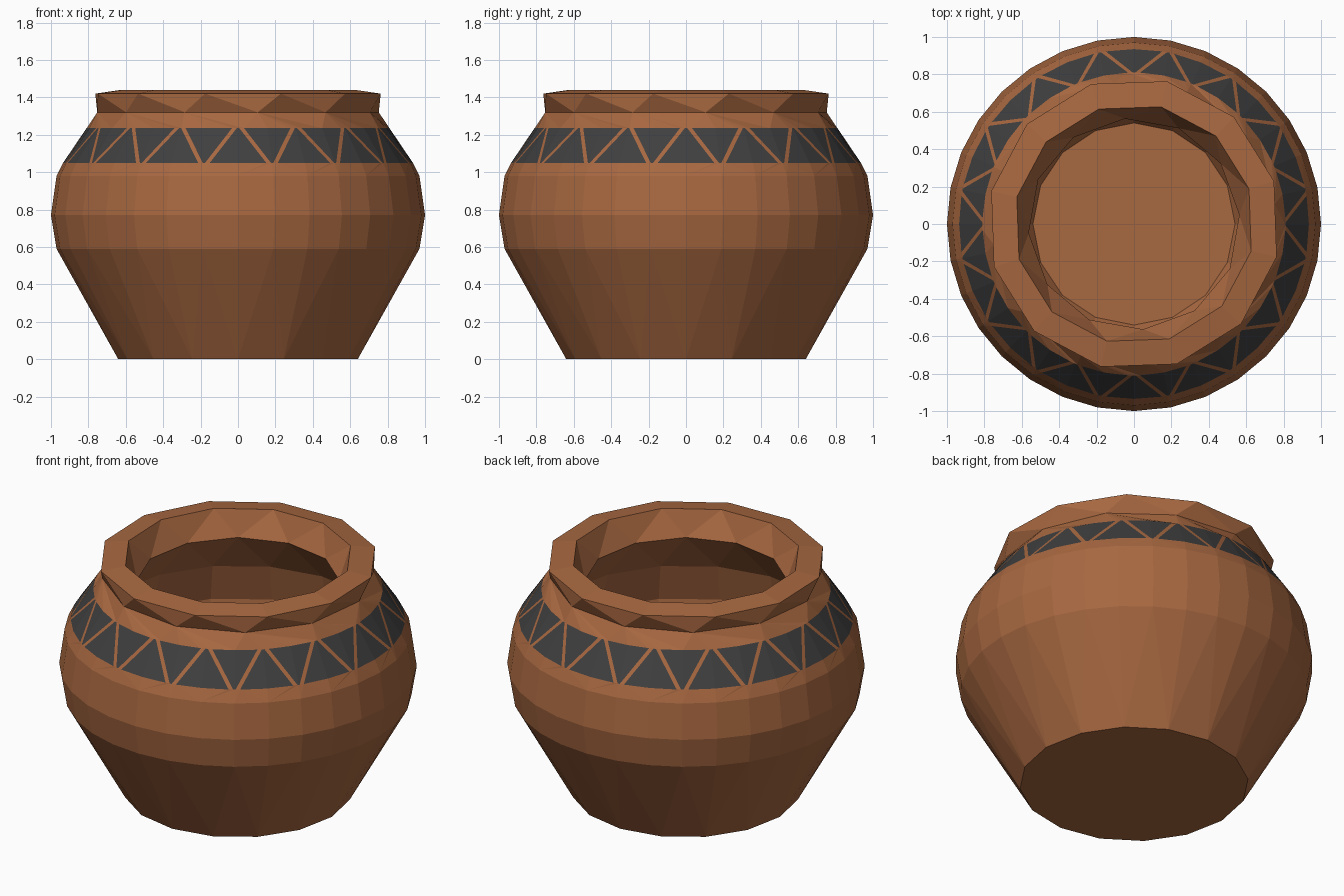
import bpy, bmesh, math

if "Cube" in bpy.data.objects:
    bpy.data.objects.remove(bpy.data.objects["Cube"])


def material(name, rgb):
    m = bpy.data.materials.new(name)
    m.diffuse_color = (*rgb, 1)
    m.use_nodes = True
    m.node_tree.nodes["Principled BSDF"].inputs["Base Color"].default_value = m.diffuse_color
    return m


bm = bmesh.new()


def ring(radius, z, angles):
    """Loop of (angle in degrees, vertex), sorted by angle."""
    out = []
    for a in sorted(angles):
        t = math.radians(a)
        out.append((a, bm.verts.new((radius * math.cos(t), radius * math.sin(t), z))))
    return out


def even(n, offset=0.0):
    return [offset + 360 * i / n for i in range(n)]


def stitch(lo, hi):
    """Join two loops of any vertex counts with flat triangles."""
    def wrapped(r):
        return r + [(r[0][0] + 360, r[0][1])]
    a, b = wrapped(lo), wrapped(hi)
    i = j = 0
    while i < len(lo) or j < len(hi):
        up_a = j == len(hi) or (i < len(lo) and a[i + 1][0] <= b[j + 1][0])
        if up_a:
            bm.faces.new((a[i][1], a[i + 1][1], b[j][1]))
            i += 1
        else:
            bm.faces.new((a[i][1], b[j + 1][1], b[j][1]))
            j += 1


# Painted zigzag band: slanted cuts (bottom angle, top angle, face colour that follows)
PERIOD = [(-9.3, -0.5, 1), (0, 0, 1), (9.3, 0.5, 0),
          (10.85, 2.3, 1), (11.25, 11.25, 1), (11.65, 20.2, 0)]
cuts = [(b + 22.5 * k, t + 22.5 * k, c) for k in range(16) for b, t, c in PERIOD]
band_lo = ring(0.935, 1.05, [c[0] for c in cuts])
band_hi = ring(0.81, 1.235, [c[1] for c in cuts])
for i, c in enumerate(cuts):
    k = (i + 1) % len(cuts)
    f = bm.faces.new((band_lo[i][1], band_lo[k][1], band_hi[k][1], band_hi[i][1]))
    f.material_index = c[2]

# Outer wall below the band
base = ring(0.64, 0, even(16))
lower = [base, ring(0.97, 0.59, even(32)), ring(1.0, 0.77, even(32)),
         ring(0.97, 0.98, even(32)), band_lo]
for p, q in zip(lower, lower[1:]):
    stitch(p, q)

# Neck, flared rim, throat and hollow inside
floor = ring(0.54, 0.10, even(16))
upper = [band_hi, ring(0.76, 1.32, even(12, 8)), ring(0.783, 1.42, even(12, 17)),
         ring(0.643, 1.44, even(12, 17)), ring(0.565, 1.29, even(12, 5)),
         ring(0.82, 1.0, even(16)), ring(0.88, 0.77, even(16)),
         ring(0.85, 0.6, even(16)), floor]
for p, q in zip(upper, upper[1:]):
    stitch(p, q)

# Underside and inner floor
bm.faces.new([v for _, v in base])
bm.faces.new([v for _, v in floor])
bmesh.ops.recalc_face_normals(bm, faces=bm.faces[:])

mesh = bpy.data.meshes.new("clay_pot")
bm.to_mesh(mesh)
bm.free()
mesh.materials.append(material("terracotta", (0.39, 0.138, 0.052)))
mesh.materials.append(material("charcoal_paint", (0.050, 0.050, 0.050)))
pot = bpy.data.objects.new("clay_pot", mesh)
bpy.context.collection.objects.link(pot)
